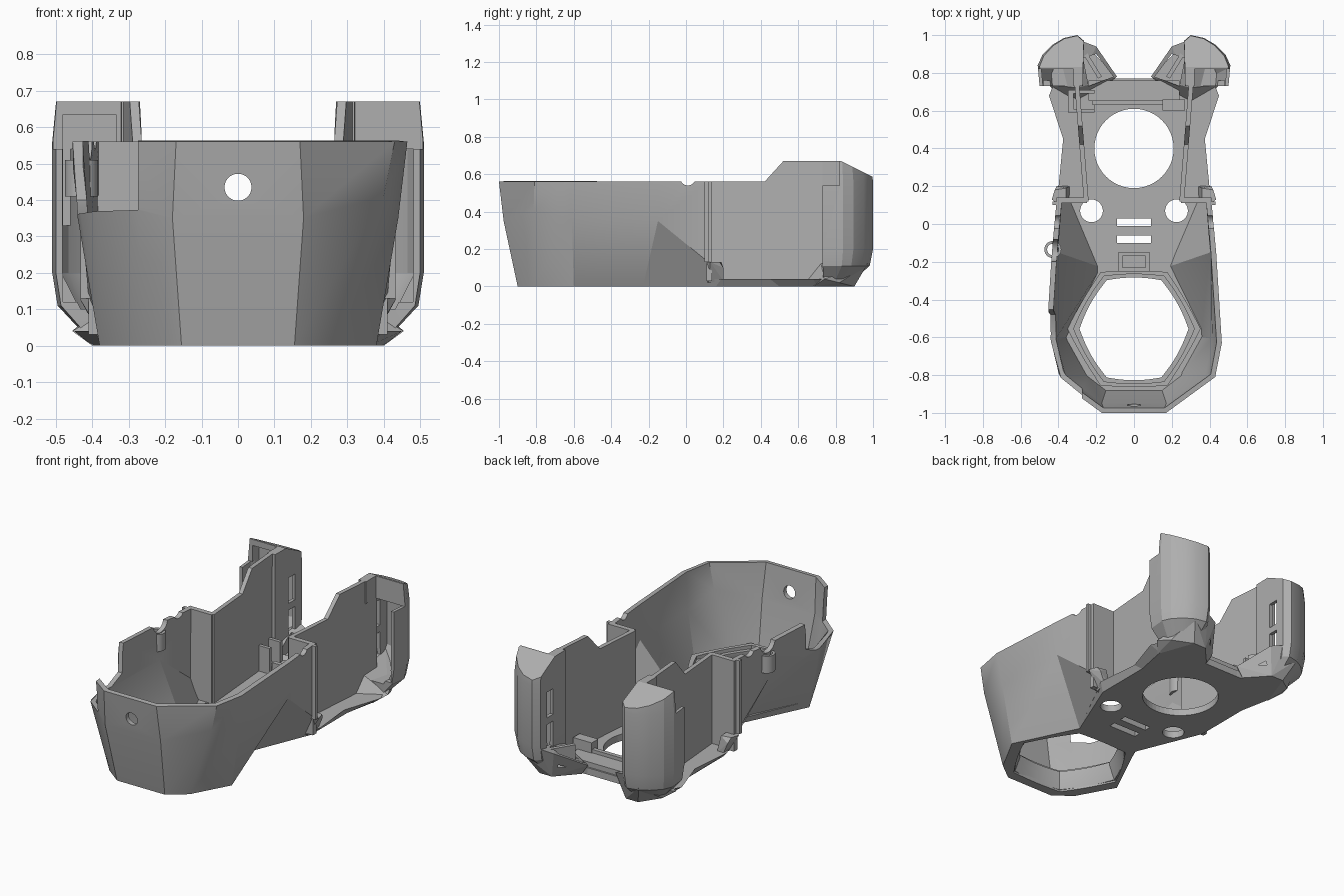
import bpy, bmesh, math
from mathutils import Matrix

cube = bpy.data.objects.get("Cube")
if cube:
    bpy.data.objects.remove(cube, do_unlink=True)

grey = bpy.data.materials.new("plain_grey")
grey.use_nodes = True
grey.diffuse_color = (0.43, 0.43, 0.43, 1)
grey.node_tree.nodes["Principled BSDF"].inputs["Base Color"].default_value = grey.diffuse_color


def finish(name, bm):
    bmesh.ops.recalc_face_normals(bm, faces=bm.faces)
    me = bpy.data.meshes.new(name)
    bm.to_mesh(me)
    bm.free()
    me.materials.append(grey)
    ob = bpy.data.objects.new(name, me)
    bpy.context.collection.objects.link(ob)
    return ob


def loft(name, rings, closed=True):
    """Skin matching rings of points; closed rings are capped."""
    bm = bmesh.new()
    vs = [[bm.verts.new(p) for p in r] for r in rings]
    n = len(rings[0])
    for a, b in zip(vs, vs[1:]):
        for i in range(n if closed else n - 1):
            j = (i + 1) % n
            bm.faces.new((a[i], a[j], b[j], b[i]))
    if closed:
        bm.faces.new(vs[0][::-1])
        bm.faces.new(vs[-1])
    return finish(name, bm)


def prism(name, pts, z0, z1):
    return loft(name, [[(x, y, z) for x, y in pts] for z in (z0, z1)])


def box(name, x0, x1, y0, y1, z0, z1):
    return prism(name, [(x0, y0), (x1, y0), (x1, y1), (x0, y1)], z0, z1)


def rod(name, r, depth, loc, axis="Z"):
    bm = bmesh.new()
    turn = {"Z": Matrix(), "X": Matrix.Rotation(math.pi / 2, 4, "Y"),
            "Y": Matrix.Rotation(math.pi / 2, 4, "X")}[axis]
    bmesh.ops.create_cone(bm, cap_ends=True, segments=48, radius1=r, radius2=r,
                          depth=depth, matrix=Matrix.Translation(loc) @ turn)
    return finish(name, bm)


def hull(name, pts):
    bm = bmesh.new()
    bmesh.ops.convex_hull(bm, input=[bm.verts.new(p) for p in pts])
    return finish(name, bm)


def modify(ob, kind, **settings):
    m = ob.modifiers.new(kind.title(), kind)
    for k, v in settings.items():
        setattr(m, k, v)
    bpy.context.view_layer.objects.active = ob
    bpy.ops.object.modifier_apply(modifier=m.name)


def cut(ob, *cutters):
    for c in cutters:
        modify(ob, "BOOLEAN", operation="DIFFERENCE", solver="EXACT", object=c)
        bpy.data.objects.remove(c, do_unlink=True)


def mirror(ob):
    modify(ob, "MIRROR", use_axis=(True, False, False), use_mirror_merge=False)


def both(half):
    """Complete a half outline (+x) with its mirror image."""
    return [(-p[0], *p[1:]) for p in reversed(half)] + half


def smooth(ob, degrees):
    bpy.ops.object.select_all(action="DESELECT")
    ob.select_set(True)
    bpy.context.view_layer.objects.active = ob
    bpy.ops.object.shade_smooth_by_angle(angle=math.radians(degrees))


# Front shell: faceted bowl wall, open at the rear
low = [(.155, -.9, 0), (.26, -.82, 0), (.38, -.6, 0), (.2, -.23, 0), (.37, .13, .03)]
mid = [(.18, -.975, .35), (.4, -.815, .41), (.44, -.61, .35), (.43, -.15, .35), (.41, .12, .13)]
top = [(.17, -1, .56), (.43, -.81, .56), (.465, -.63, .56), (.435, -.15, .56), (.41, .12, .56)]
shell = loft("front_shell", [both(r) for r in (low, mid, top)], closed=False)
modify(shell, "SOLIDIFY", thickness=.028, offset=-1)
cut(shell,
    rod("hole", .037, .3, (0, -.95, .435), "Y"),
    loft("notch", [[(x, y, z) for y, z in ((-1.1, .38), (-.58, .36), (-.48, .4), (-.43, .7), (-1.1, .7))]
                   for x in (-.6, -.275)]),
    rod("scoop", .06, .2, (-.44, -.14, .57), "X"),
    rod("dip", .04, 1.2, (0, .01, .58), "X"),
    box("under", -1, 1, -1.2, .5, -.2, 0))
smooth(shell, 30)

# Small upright tube on the right wall
tube = rod("wall_tube", .045, .1, (-.43, -.135, .46))
cut(tube, rod("bore", .03, .3, (-.43, -.135, .46)))
smooth(tube, 30)

# Floor plate with its openings
under = [(.155, -.9), (.26, -.82), (.38, -.6), (.2, -.23), (.36, .16),
         (.36, .5), (.4, .7), (.3, .78), (.1, .77)]
over = [(.155, -.903), (.265, -.822), (.384, -.6), (.22, -.22), (.4, .19),
        (.375, .45), (.45, .68), (.4, .8), (.1, .77)]
floor = loft("floor_plate", [[(x, y, z) for x, y in both(o)]
                             for o, z in ((under, 0), (over, .04))])


def opening(w, h, yc, power):
    """Rounded six-sided outline."""
    pts = []
    for i in range(60):
        a = math.tau * i / 60
        r = min(1 / max(abs(math.cos(a - k * math.pi / 3 - math.pi / 6)), .01) for k in range(6))
        r = 1 + (r - 1) * power
        pts.append((w * r * math.cos(a), yc + h * r * math.sin(a)))
    return pts


cut(floor,
    prism("front_cut", opening(.295, .29, -.555, .8), -.1, .2),
    rod("rear_cut", .21, .3, (0, .4, 0)),
    rod("bore_a", .06, .3, (.225, .07, 0)),
    rod("bore_b", .06, .3, (-.225, .07, 0)),
    box("vent_a", -.09, .09, -.01, .03, -.1, .2),
    box("vent_b", -.09, .09, -.1, -.06, -.1, .2))

# Funnel lip round the front opening
collar = prism("front_collar", opening(.312, .307, -.555, .85), .01, .13)
cut(collar,
    loft("throat", [[(x, y, z) for x, y in opening(w, h, -.555, .6)]
                    for w, h, z in ((.31, .305, -.03), (.264, .272, .09), (.264, .272, .3))]),
    prism("rebate", opening(.288, .29, -.555, .7), .11, .3))
smooth(collar, 30)

# Step walls, edge ribs and slanted low corners joining bowl and side walls
step = box("step_wall", .25, .41, .11, .14, .03, .56)
mirror(step)
rib = box("edge_rib", .395, .432, .1, .12, .13, .56)
mirror(rib)
corner = hull("low_corner", [(.34, .11, .02), (.37, .12, .02), (.38, .2, .03), (.34, .2, .03),
                             (.36, .11, .13), (.41, .11, .13), (.435, .13, .13), (.42, .18, .13),
                             (.41, .2, .1), (.36, .19, .13)])
mirror(corner)

# Side walls, rising toward the rear
outline = [(.12, .02), (.12, .56), (.42, .56), (.52, .67), (.83, .67), (.83, .02)]
wall = loft("side_wall", [[(x + .08 * (y - .18), y, z) for y, z in outline]
                          for x in (.245, .27)])
mirror(wall)

# Rear pods: hollow shells, open toward the front, with sloping caps
plan = [(.27, .73), (.5, .73), (.51, .84), (.485, .895), (.43, .95), (.37, .985),
        (.3, 1), (.265, .97)]


def pod_ring(z, s, inset=0):
    return [(.3 + (x - .3) * s + (inset if x < .28 else -inset),
             .74 + (y - .74) * s - inset, z) for x, y in plan]


pod = loft("rear_pod", [pod_ring(.04, .62), pod_ring(.11, .93), pod_ring(.2, 1),
                        pod_ring(.56, 1), pod_ring(.67, .95)])
cut(pod,
    loft("hollow", [pod_ring(.1, .75, .02), pod_ring(.2, 1, .02), pod_ring(.54, 1, .02)]),
    box("mouth", .295, .48, .6, .76, .12, .54),
    box("corner", .32, .6, .6, .82, .54, .8),
    hull("slope", [(x, y, z) for x in (.1, .7)
                   for y, z in ((.83, .67), (1.1, .535), (1.1, .9), (.83, .9))]),
    *[box("slot", .2, .32, .85, .91, z, z + .15) for z in (.15, .34)])
mirror(pod)
cut(pod, box("pocket", -.48, -.335, .7, .88, .33, .635))
smooth(pod, 20)

# Lower ducts under the pods, turned to the centre
duct = hull("lower_duct", [(.13, .78, 0), (.3, .62, 0), (.4, .68, 0), (.455, .74, .04),
                           (.42, .82, .02), (.32, .9, 0), (.24, .9, 0), (.37, .97, .12),
                           (.28, .97, .18), (.2, .94, .16), (.09, .78, .06), (.3, .72, .13)])
cut(duct, hull("duct_mouth", [(x, y, z) for x, y in ((.11, .78), (.2, .9), (.27, .88), (.24, .73))
                              for z in (.06, .3)]))
mirror(duct)

# Ribs leaning inside each duct mouth
vane = prism("duct_vane", [(.17, .78), (.19, .77), (.27, .9), (.25, .91)], .05, .16)
mirror(vane)

# Small inner parts on the floor
box("rear_sill", -.22, .22, .63, .655, .03, .09)
box("rear_ledge", -.24, .24, .655, .76, .03, .07)
box("left_clip", .15, .27, .6, .66, .03, .13)
bracket = box("right_bracket", -.35, -.21, .59, .71, .03, .19)
cut(bracket, box("bracket_gap", -.32, -.1, .61, .69, .05, .3))
clip = box("centre_clip", -.085, .085, -.25, -.15, .03, .11)
cut(clip, box("clip_gap", -.06, .06, -.23, -.17, .05, .2))
boss = rod("floor_boss", .055, .02, (.18, -.045, .035))
mirror(boss)
smooth(boss, 30)
